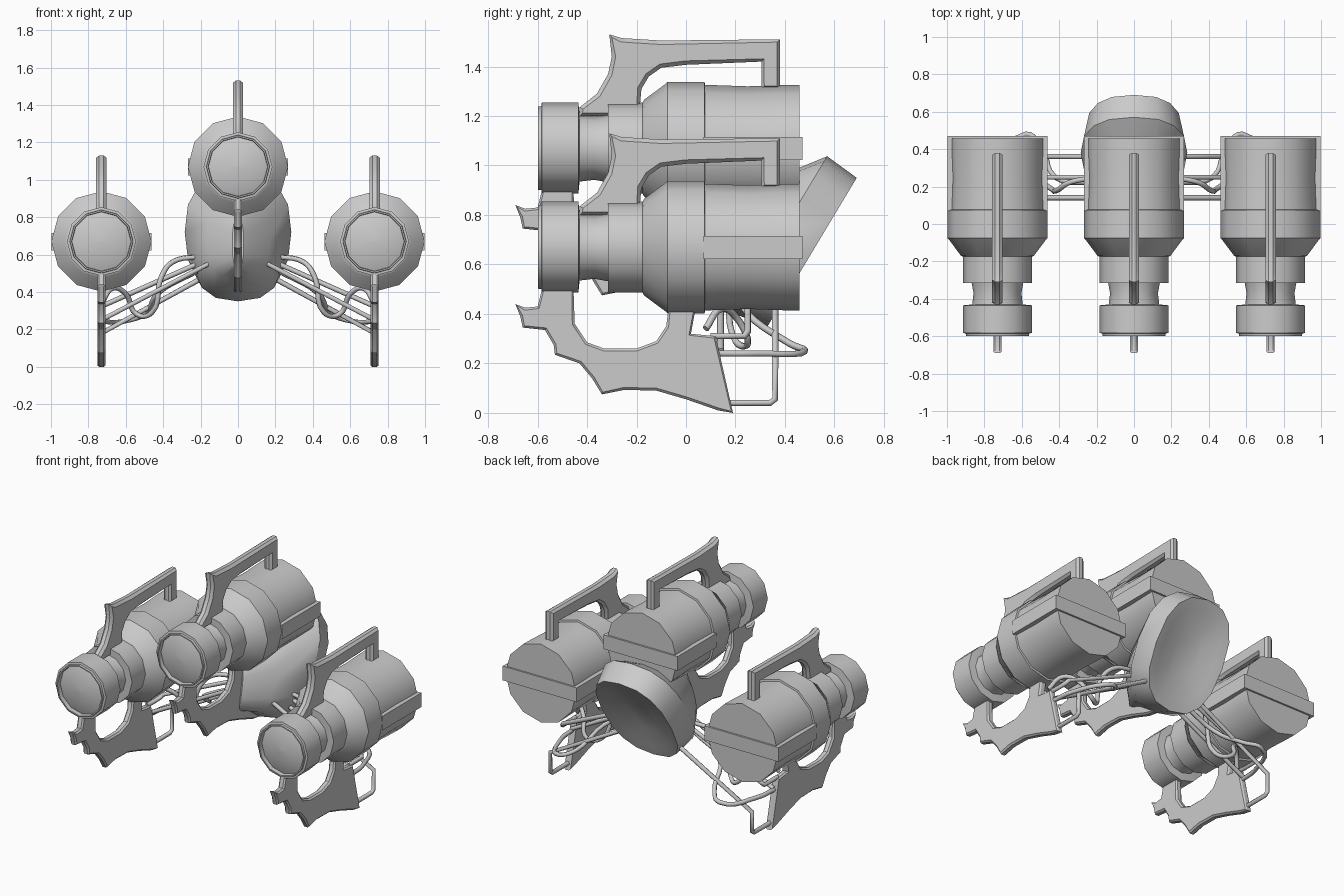
import bpy, bmesh, math
from mathutils import Vector

if "Cube" in bpy.data.objects:
    bpy.data.objects.remove(bpy.data.objects["Cube"])


def finish(name, bm, angle=35):
    """Turn a bmesh into a smooth-by-angle object."""
    bmesh.ops.recalc_face_normals(bm, faces=bm.faces)
    me = bpy.data.meshes.new(name)
    bm.to_mesh(me)
    bm.free()
    for p in me.polygons:
        p.use_smooth = True
    me.set_sharp_from_angle(angle=math.radians(angle))
    ob = bpy.data.objects.new(name, me)
    bpy.context.collection.objects.link(ob)
    return ob


def skin(bm, rings):
    """Bridge equal-length rings of points and cap both ends."""
    vs = [[bm.verts.new(p) for p in r] for r in rings]
    n = len(vs[0])
    for a, b in zip(vs, vs[1:]):
        for i in range(n):
            j = (i + 1) % n
            bm.faces.new((a[i], a[j], b[j], b[i]))
    bm.faces.new(vs[0])
    bm.faces.new(vs[-1])


def lathe(name, profile, x, z, sides=12):
    """Revolve (y, radius) points about the pod axis."""
    bm = bmesh.new()
    skin(bm, [[(x + r * math.sin(2 * math.pi * i / sides), y,
                z + r * math.cos(2 * math.pi * i / sides)) for i in range(sides)]
              for y, r in profile])
    return finish(name, bm)


def plate(name, outline, x, z, half, edge):
    """Upright (y, z) outline, thickened in x with chamfered rims."""
    bm = bmesh.new()
    core = half - edge
    f = bm.faces.new([bm.verts.new((x - core, p, z + q)) for p, q in outline])
    ext = bmesh.ops.extrude_face_region(bm, geom=[f], use_keep_orig=True)
    new = [g for g in ext["geom"] if isinstance(g, bmesh.types.BMVert)]
    bmesh.ops.translate(bm, verts=new, vec=(2 * core, 0, 0))
    bmesh.ops.recalc_face_normals(bm, faces=bm.faces)
    caps = [g for g in bm.faces if len(g.verts) == len(outline)]
    for c in caps:
        bmesh.ops.inset_region(bm, faces=[c], thickness=edge, depth=edge)
    big = [g for g in bm.faces if len(g.verts) > 4]
    bmesh.ops.triangulate(bm, faces=big)
    return finish(name, bm, 30)


def box(name, lo, hi):
    bm = bmesh.new()
    bmesh.ops.create_cube(bm, size=1)
    lo, hi = Vector(lo), Vector(hi)
    for v in bm.verts:
        v.co = [(lo[k] + hi[k]) / 2 + v.co[k] * (hi[k] - lo[k]) for k in range(3)]
    return finish(name, bm)


def tube(name, pts, smooth, radius=0.014):
    cu = bpy.data.curves.new(name, 'CURVE')
    cu.dimensions = '3D'
    cu.bevel_depth = radius
    cu.bevel_resolution = 1
    cu.use_fill_caps = True
    cu.resolution_u = 5
    if smooth:
        sp = cu.splines.new('BEZIER')
        sp.bezier_points.add(len(pts) - 1)
        for b, p in zip(sp.bezier_points, pts):
            b.co = p
            b.handle_left_type = b.handle_right_type = 'AUTO'
    else:
        sp = cu.splines.new('POLY')
        sp.points.add(len(pts) - 1)
        for b, p in zip(sp.points, pts):
            b.co = (*p, 1)
    ob = bpy.data.objects.new(name, cu)
    bpy.context.collection.objects.link(ob)


# Profiles shared by all three pods, relative to the pod axis
BARREL = [(-.598, .004), (-.592, .07), (-.58, .13), (-.57, .158), (-.598, .16),
          (-.598, .168), (-.585, .17), (-.583, .184), (-.435, .184), (-.43, .135),
          (-.37, .128), (-.315, .138), (-.315, .184), (-.175, .184), (-.17, .195),
          (-.08, .262), (-.075, .268), (.075, .268), (.077, .256), (.25, .25),
          (.38, .255), (.458, .256)]
HANDLE = [(-.31, .46), (-.26, .445), (-.1, .435), (.38, .44), (.38, .24),
          (.305, .24), (.305, .35), (.0, .337), (-.1, .325), (-.15, .29),
          (-.18, .24), (-.19, .13), (-.43, .13), (-.43, .165), (-.36, .22),
          (-.315, .3), (-.3, .37)]
GRIP = [(-.69, -.23), (-.65, -.245), (-.60, -.24), (-.58, -.16), (-.455, -.16),
        (-.45, -.31), (-.40, -.385), (-.33, -.41), (-.2, -.41), (-.12, -.38),
        (-.08, -.32), (-.07, -.24), (.04, -.24), (.02, -.35), (.12, -.36),
        (.19, -.67), (.13, -.66), (0, -.615), (-.12, -.58), (-.25, -.577),
        (-.34, -.595), (-.38, -.53), (-.43, -.47), (-.53, -.435), (-.535, -.395),
        (-.57, -.335), (-.66, -.325), (-.67, -.28)]

for side, x, z in (("left", -.73, .67), ("centre", 0, 1.07), ("right", .73, .67)):
    lathe(side + "_pod_barrel", BARREL, x, z)
    plate(side + "_top_handle", HANDLE, x, z, .028, .016)
    plate(side + "_lower_grip", GRIP, x, z, .022, .01)
    # Flat band along both sides and across the rear of the barrel
    box(side + "_rear_band", (x - .268, .07, z - .048), (x + .268, .47, z + .045))

# Central saddle: flares from the grip to a tilted, dished rear pad
# (y, z, half width, half height, tilt)
SECTIONS = [(.0, .66, .03, .14, 10), (.14, .68, .17, .21, 15), (.38, .72, .285, .37, 31),
            (.51, .65, .255, .35, 31), (.50, .655, .2, .28, 31), (.47, .67, .1, .14, 31)]


def section(y, z, hw, hh, tilt, n=16, power=.8):
    t = math.radians(tilt)
    pts = []
    for i in range(n):
        a = 2 * math.pi * i / n
        c, s = math.cos(a), math.sin(a)
        u = math.copysign(abs(c) ** power, c) * hw
        v = math.copysign(abs(s) ** power, s) * hh
        pts.append((u, y + v * math.sin(t), z + v * math.cos(t)))
    return pts


bm = bmesh.new()
skin(bm, [section(*s) for s in SECTIONS])
finish("rear_saddle", bm, 40)

# Pipes joining the saddle to the outer grips: (smooth, path)
PIPES = [
    (False, [(.73, .17, .04), (.73, .34, .04), (.73, .36, .055), (.73, .36, .18), (.2, .36, .47)]),
    (False, [(.73, .1, .31), (.73, .235, .31), (.715, .25, .33), (.15, .25, .58)]),
    (False, [(.73, .14, .25), (.12, .14, .57)]),
    (True, [(.73, .13, .24), (.71, .28, .24), (.58, .48, .25), (.5, .42, .28),
            (.42, .25, .4), (.22, .22, .51)]),
    (True, [(.73, .08, .34), (.67, .14, .42), (.6, .2, .39), (.54, .25, .28),
            (.46, .2, .29), (.41, .18, .48), (.35, .22, .56), (.2, .25, .59)]),
]
for label, m in (("left", -1), ("right", 1)):
    for k, (smooth, path) in enumerate(PIPES):
        tube(f"{label}_pipe_{k + 1}", [(m * x, y, z) for x, y, z in path], smooth)
